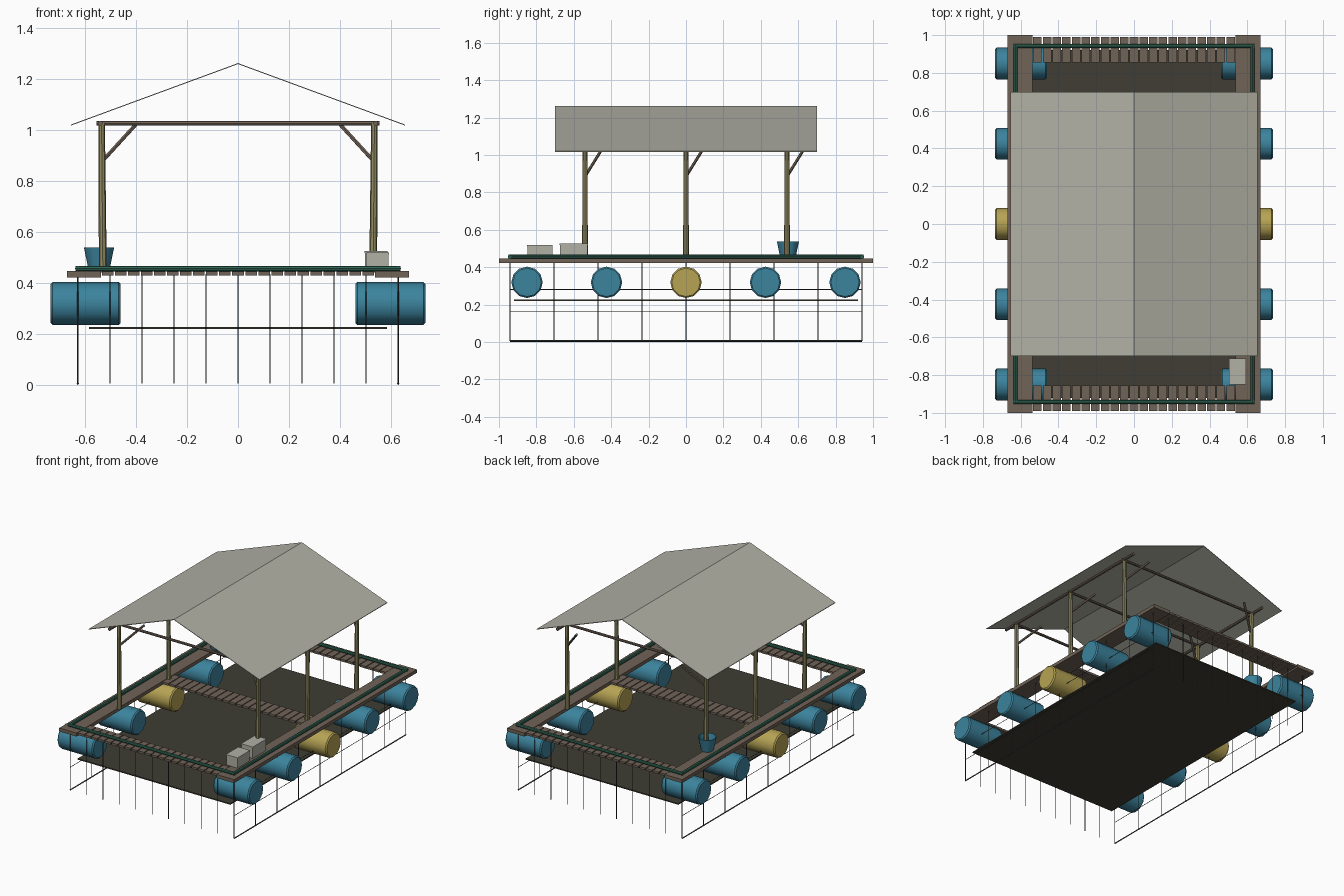
import bpy, bmesh, math
from mathutils import Vector

if "Cube" in bpy.data.objects:
    bpy.data.objects.remove(bpy.data.objects["Cube"])


def mat(name, r, g, b):
    m = bpy.data.materials.new(name)
    m.diffuse_color = (r, g, b, 1)
    m.use_nodes = True
    m.node_tree.nodes["Principled BSDF"].inputs["Base Color"].default_value = m.diffuse_color
    return m


WOOD = mat("weathered_wood", 0.165, 0.125, 0.095)
BAMBOO = mat("bamboo", 0.29, 0.26, 0.12)
BLUE = mat("blue_plastic", 0.045, 0.23, 0.34)
YELLOW = mat("yellow_plastic", 0.47, 0.37, 0.09)
GREY = mat("pale_grey", 0.44, 0.44, 0.38)
GREEN = mat("green_pipe", 0.03, 0.13, 0.09)
DARK = mat("dark_floor", 0.05, 0.047, 0.033)
NET = mat("net_cord", 0.045, 0.05, 0.045)


def finish(bm, name, material, smooth=False):
    bmesh.ops.recalc_face_normals(bm, faces=bm.faces[:])
    me = bpy.data.meshes.new(name)
    bm.to_mesh(me)
    bm.free()
    me.materials.append(material)
    ob = bpy.data.objects.new(name, me)
    bpy.context.collection.objects.link(ob)
    if smooth:
        bpy.ops.object.select_all(action='DESELECT')
        ob.select_set(True)
        bpy.context.view_layer.objects.active = ob
        bpy.ops.object.shade_smooth_by_angle(angle=math.radians(40))
    return ob


def add_box(bm, x0, x1, y0, y1, z0, z1):
    vs = bmesh.ops.create_cube(bm, size=1)["verts"]
    for v in vs:
        v.co = Vector(((x0 + x1) / 2 + v.co.x * (x1 - x0),
                       (y0 + y1) / 2 + v.co.y * (y1 - y0),
                       (z0 + z1) / 2 + v.co.z * (z1 - z0)))


def add_rod(bm, a, b, r, sides=8, r2=None):
    a, b = Vector(a), Vector(b)
    d = b - a
    vs = bmesh.ops.create_cone(bm, cap_ends=True, segments=sides, radius1=r,
                               radius2=r if r2 is None else r2, depth=d.length)["verts"]
    q = d.to_track_quat('Z', 'Y')
    for v in vs:
        v.co = q @ v.co + (a + b) / 2


def box(name, material, *dims):
    bm = bmesh.new()
    add_box(bm, *dims)
    return finish(bm, name, material)


def rod(name, material, a, b, r, sides=8, r2=None):
    bm = bmesh.new()
    add_rod(bm, a, b, r, sides, r2)
    return finish(bm, name, material, True)


def lathe(name, material, profile, sides, place):
    # profile of (radius, height); place maps the local point into the model
    bm = bmesh.new()
    rings = []
    for r, h in profile:
        rings.append([bm.verts.new(place(r * math.cos(t), r * math.sin(t), h))
                      for t in (2 * math.pi * i / sides for i in range(sides))])
    for lo, hi in zip(rings, rings[1:]):
        for i in range(sides):
            j = (i + 1) % sides
            bm.faces.new((lo[i], lo[j], hi[j], hi[i]))
    bm.faces.new(rings[0])
    bm.faces.new(rings[-1])
    return finish(bm, name, material, True)


# Deck: side walkways, slatted ends and a slatted middle crossing
for s, side in ((-1, "left"), (1, "right")):
    xs = sorted((s * 0.537, s * 0.67))
    box(side + "_walkway", WOOD, *xs, -1, 1, 0.422, 0.446)

for name, y0, y1 in (("front_slats", -0.99, -0.855), ("middle_slats", -0.065, 0.065),
                     ("back_slats", 0.855, 0.99)):
    bm = bmesh.new()
    step = 1.074 / 21
    for i in range(21):
        x = -0.537 + i * step
        add_box(bm, x + 0.003, x + step - 0.003, y0, y1, 0.43, 0.445)
    finish(bm, name, WOOD)

# Green pipe ring around the deck
bm = bmesh.new()
for s in (-1, 1):
    add_rod(bm, (s * 0.628, -0.948, 0.456), (s * 0.628, 0.948, 0.456), 0.011)
    add_rod(bm, (-0.638, s * 0.942, 0.456), (0.638, s * 0.942, 0.456), 0.011)
finish(bm, "pipe_ring", GREEN, True)

# Floating barrels, the middle pair yellow
BARREL = [(0.076, 0.46), (0.084, 0.468), (0.084, 0.727), (0.076, 0.735)]
for s, side in ((-1, "left"), (1, "right")):
    for i in range(5):
        y = -0.85 + 0.425 * i
        lathe(f"{side}_barrel_{i + 1}", YELLOW if i == 2 else BLUE, BARREL, 12,
              lambda u, v, h, s=s, y=y: (s * h, y + u, 0.319 + v))

# Dark floor under the pen
box("pen_floor", DARK, -0.585, 0.585, -0.92, 0.92, 0.219, 0.227)

# Hanging net cords
bm = bmesh.new()
for s in (-1, 1):
    for i in range(11):
        x = -0.628 + 0.1256 * i
        add_rod(bm, (x, s * 0.94, 0.005), (x, s * 0.94, 0.435), 0.0025, 4)
    for i in range(1, 8):
        y = -0.94 + 0.235 * i
        add_rod(bm, (s * 0.628, y, 0.005), (s * 0.628, y, 0.435), 0.0025, 4)
    for z, r in ((0.005, 0.005), (0.162, 0.0022), (0.28, 0.0022)):
        add_rod(bm, (s * 0.628, -0.94, z), (s * 0.628, 0.94, z), r, 4)
finish(bm, "net_cords", NET)

# Roof frame: posts, braces, cross beams and long beams
for s, side in ((-1, "left"), (1, "right")):
    for i, y in enumerate((-0.54, 0, 0.54)):
        rod(f"{side}_post_{i + 1}", BAMBOO, (s * 0.53, y, 0.44), (s * 0.535, y, 1.025),
            0.0155, 8, 0.013)
        rod(f"{side}_brace_{i + 1}", WOOD, (s * 0.525, y, 0.885), (s * 0.40, y + 0.085, 1.022),
            0.008, 6)
    rod(side + "_long_beam", WOOD, (s * 0.54, -0.64, 1.026), (s * 0.54, 0.64, 1.026), 0.01)
for i, y in enumerate((-0.54, 0, 0.54)):
    rod(f"cross_beam_{i + 1}", WOOD, (-0.555, y, 1.026), (0.555, y, 1.026), 0.009)

# Thin gable roof
bm = bmesh.new()
prof = [(-0.655, 1.021), (0, 1.262), (0.655, 1.021), (0.655, 1.017), (0, 1.258), (-0.655, 1.017)]
a, b = ([bm.verts.new((x, y, z)) for x, z in prof] for y in (-0.7, 0.7))
for i in range(6):
    j = (i + 1) % 6
    bm.faces.new((a[i], a[j], b[j], b[i]))
for e in (a, b):
    bm.faces.new((e[0], e[1], e[4], e[5]))
    bm.faces.new((e[1], e[2], e[3], e[4]))
finish(bm, "roof", GREY)

# Storage boxes with thin lids
for name, x, y0, y1, top in (("front_box", 0.502, -0.85, -0.713, 0.519),
                             ("rear_box", 0.497, -0.676, -0.525, 0.526)):
    bm = bmesh.new()
    add_box(bm, x + 0.002, x + 0.088, y0 + 0.002, y1 - 0.002, 0.446, top - 0.008)
    add_box(bm, x, x + 0.09, y0, y1, top - 0.008, top)
    finish(bm, name, GREY)

# Open bucket at the back left post
lathe("bucket", BLUE, [(0.04, 0.446), (0.059, 0.538), (0.055, 0.538), (0.037, 0.452)], 12,
      lambda u, v, h: (-0.545 + u, 0.545 + v, h))
